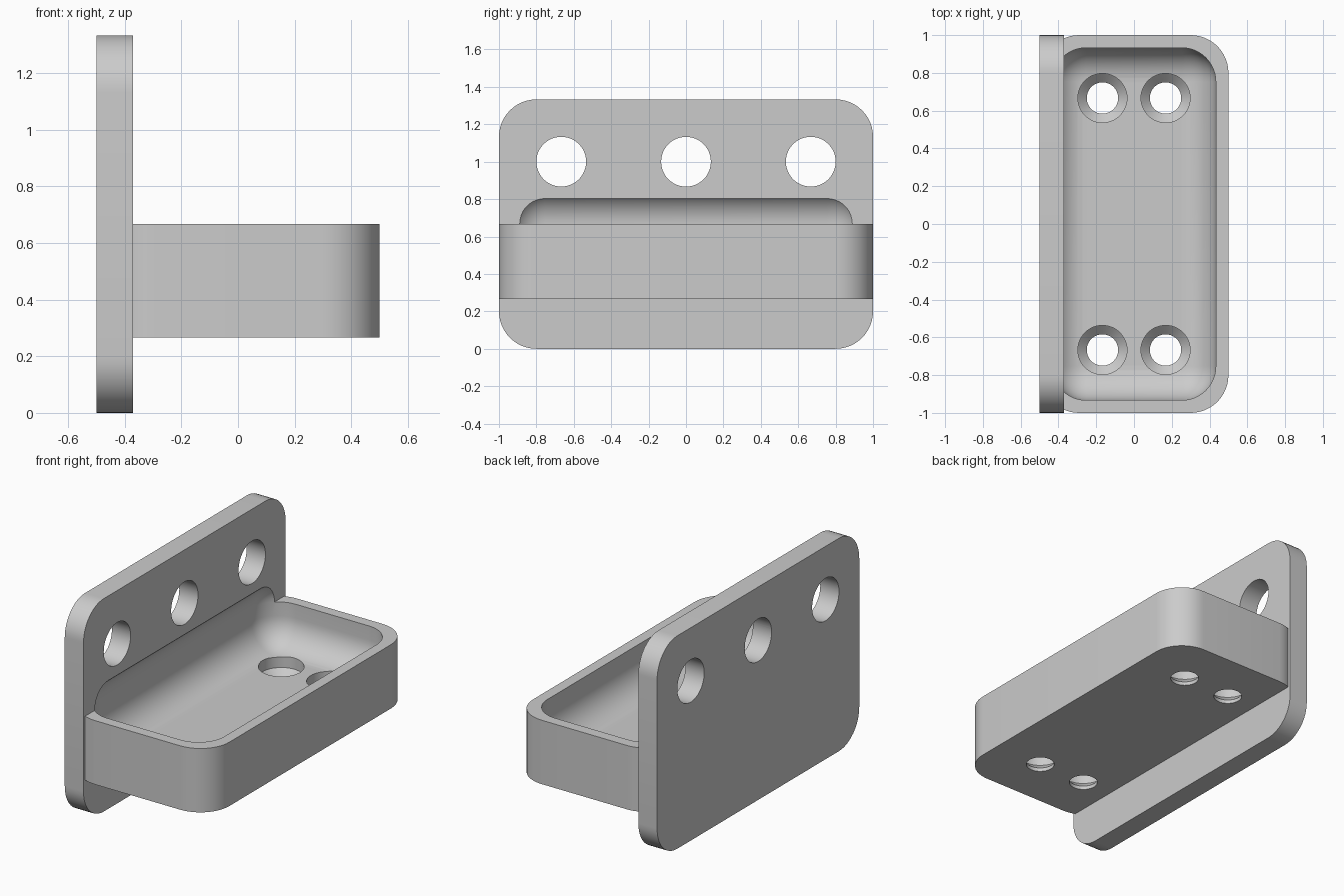
import bpy
import bmesh
from math import radians
from mathutils import Matrix, Vector

old = bpy.data.objects.get("Cube")
if old:
    bpy.data.objects.remove(old, do_unlink=True)

grey = bpy.data.materials.new("plain grey")
grey.use_nodes = True
colour = (0.6, 0.6, 0.6, 1)
grey.diffuse_color = colour
grey.node_tree.nodes["Principled BSDF"].inputs["Base Color"].default_value = colour


def make_object(name, bm):
    bmesh.ops.recalc_face_normals(bm, faces=bm.faces)
    mesh = bpy.data.meshes.new(name)
    bm.to_mesh(mesh)
    bm.free()
    mesh.materials.append(grey)
    ob = bpy.data.objects.new(name, mesh)
    bpy.context.collection.objects.link(ob)
    return ob


def rounded_box(name, low, high, radius, axis=None):
    """Box with rounded edges: those along one axis, or all when axis is None."""
    low, high = Vector(low), Vector(high)
    bm = bmesh.new()
    bmesh.ops.create_cube(bm, size=1)
    bmesh.ops.scale(bm, vec=high - low, verts=bm.verts)
    bmesh.ops.translate(bm, vec=(low + high) / 2, verts=bm.verts)
    edges = [e for e in bm.edges if axis is None
             or abs(e.verts[0].co[axis] - e.verts[1].co[axis]) > 1e-4]
    bmesh.ops.bevel(bm, geom=edges, offset=radius, segments=12,
                    profile=0.5, affect='EDGES')
    return make_object(name, bm)


def turned_cutter(name, profile, place):
    """Solid of revolution about z from (radius, height) pairs."""
    bm = bmesh.new()
    points = [(0, profile[0][1])] + profile + [(0, profile[-1][1])]
    verts = [bm.verts.new((r, 0, z)) for r, z in points]
    edges = [bm.edges.new(pair) for pair in zip(verts, verts[1:])]
    bmesh.ops.spin(bm, geom=verts + edges, cent=(0, 0, 0), axis=(0, 0, 1),
                   angle=radians(360), steps=48)
    bmesh.ops.remove_doubles(bm, verts=bm.verts, dist=1e-4)
    bmesh.ops.transform(bm, matrix=place, verts=bm.verts)
    return make_object(name, bm)


def combine(target, tool, operation):
    tool.hide_render = True
    mod = target.modifiers.new(operation.lower(), 'BOOLEAN')
    mod.operation = operation
    mod.solver = 'EXACT'
    mod.object = tool
    bpy.context.view_layer.objects.active = target
    bpy.ops.object.modifier_apply(modifier=mod.name)
    bpy.data.objects.remove(tool, do_unlink=True)


# Upright back plate joined to the tray block
bracket = rounded_box("tray_bracket", (-0.5, -1, 0), (-0.37, 1, 1.333), 0.2, 0)
tray = rounded_box("tray", (-0.49, -1, 0.267), (0.5, 1, 0.667), 0.2, 2)
combine(bracket, tray, 'UNION')

# Round-edged hollow that also scoops into the plate
hollow = rounded_box("hollow", (-0.433, -0.933, 0.4), (0.433, 0.933, 0.847), 0.18)
combine(bracket, hollow, 'DIFFERENCE')

# Row of three holes through the plate
for y in (-0.667, 0, 0.667):
    place = Matrix.Translation((-0.435, y, 1)) @ Matrix.Rotation(radians(90), 4, 'Y')
    hole = turned_cutter("plate_hole", [(0.133, -0.2), (0.133, 0.2)], place)
    combine(bracket, hole, 'DIFFERENCE')

# Four countersunk screw holes through the tray floor
screw = [(0.083, 0.2), (0.083, 0.29), (0.13, 0.335), (0.13, 0.5)]
for x in (-0.167, 0.167):
    for y in (-0.667, 0.667):
        hole = turned_cutter("screw_hole", screw, Matrix.Translation((x, y, 0)))
        combine(bracket, hole, 'DIFFERENCE')

# Smooth curves with crisp edges
bpy.ops.object.select_all(action='DESELECT')
bracket.select_set(True)
bpy.context.view_layer.objects.active = bracket
bpy.ops.object.shade_smooth_by_angle(angle=radians(30))
